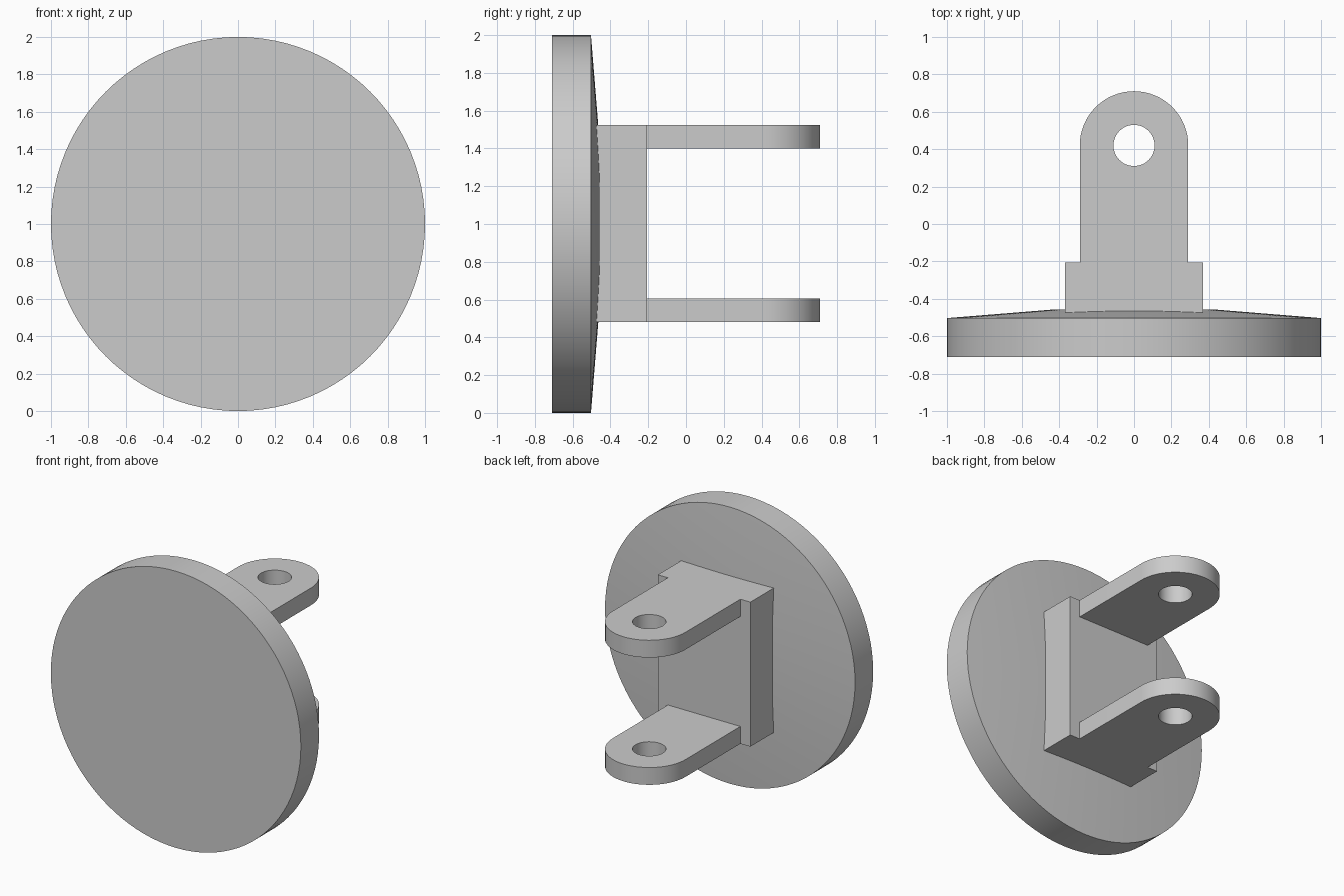
import bpy, bmesh
from math import pi, cos, sin
from mathutils import Matrix, Vector

cube = bpy.data.objects.get("Cube")
if cube:
    bpy.data.objects.remove(cube, do_unlink=True)

grey = bpy.data.materials.new("light grey")
grey.use_nodes = True
grey.diffuse_color = (0.6, 0.6, 0.6, 1)
grey.node_tree.nodes["Principled BSDF"].inputs["Base Color"].default_value = (0.6, 0.6, 0.6, 1)


def make_object(name, bm):
    bmesh.ops.recalc_face_normals(bm, faces=bm.faces)
    mesh = bpy.data.meshes.new(name)
    bm.to_mesh(mesh)
    bm.free()
    mesh.materials.append(grey)
    obj = bpy.data.objects.new(name, mesh)
    bpy.context.collection.objects.link(obj)
    return obj


def smooth(obj):
    bpy.ops.object.select_all(action='DESELECT')
    obj.select_set(True)
    bpy.context.view_layer.objects.active = obj
    bpy.ops.object.shade_smooth_by_angle(angle=pi / 6)


def cut(obj, cutter):
    cutter.hide_render = True
    cutter.hide_set(True)
    mod = obj.modifiers.new(cutter.name, 'BOOLEAN')
    mod.operation = 'DIFFERENCE'
    mod.solver = 'EXACT'
    mod.object = cutter
    bpy.context.view_layer.objects.active = obj
    bpy.ops.object.modifier_apply(modifier=mod.name)
    bpy.data.objects.remove(cutter, do_unlink=True)


# Round disc with a shallow tapered back, turned about the y axis
SEGMENTS = 96
bm = bmesh.new()
rings = []
for radius, y in [(1, -0.71), (1, -0.503), (0.43, -0.457)]:
    rings.append([bm.verts.new((radius * cos(a), y, 1 + radius * sin(a)))
                  for a in (2 * pi * i / SEGMENTS for i in range(SEGMENTS))])
for low, high in zip(rings, rings[1:]):
    for i in range(SEGMENTS):
        j = (i + 1) % SEGMENTS
        bm.faces.new((low[i], low[j], high[j], high[i]))
bm.faces.new(rings[0])
bm.faces.new(rings[-1])
smooth(make_object("disc", bm))

# Yoke: stepped outline with a rounded end, extruded upwards
BOTTOM, TOP, LUG = 0.48, 1.525, 0.125
LUG_R, PIN_Y, STEP_Y = 0.29, 0.42, -0.207
outline = [(-0.37, STEP_Y), (-0.37, -0.6), (0.37, -0.6), (0.37, STEP_Y), (LUG_R, STEP_Y)]
outline += [(LUG_R * cos(pi * i / 32), PIN_Y + LUG_R * sin(pi * i / 32)) for i in range(33)]
outline.append((-LUG_R, STEP_Y))
bm = bmesh.new()
base = bm.faces.new([bm.verts.new((x, y, BOTTOM)) for x, y in outline])
top = bmesh.ops.extrude_face_region(bm, geom=[base])
bmesh.ops.translate(bm, vec=Vector((0, 0, TOP - BOTTOM)),
                    verts=[v for v in top["geom"] if isinstance(v, bmesh.types.BMVert)])
yoke = make_object("yoke", bm)

# Gap between the two lugs
bm = bmesh.new()
gap_mid = (BOTTOM + TOP) / 2
bmesh.ops.create_cube(bm, size=1, matrix=Matrix.Translation((0, STEP_Y + 0.75, gap_mid))
                      @ Matrix.Diagonal((2, 1.5, TOP - BOTTOM - 2 * LUG, 1)))
cut(yoke, make_object("gap_cutter", bm))

# Pin hole through both lugs
bm = bmesh.new()
bmesh.ops.create_cone(bm, cap_ends=True, segments=48, radius1=0.11, radius2=0.11, depth=2,
                      matrix=Matrix.Translation((0, PIN_Y, gap_mid)))
cut(yoke, make_object("hole_cutter", bm))
smooth(yoke)
